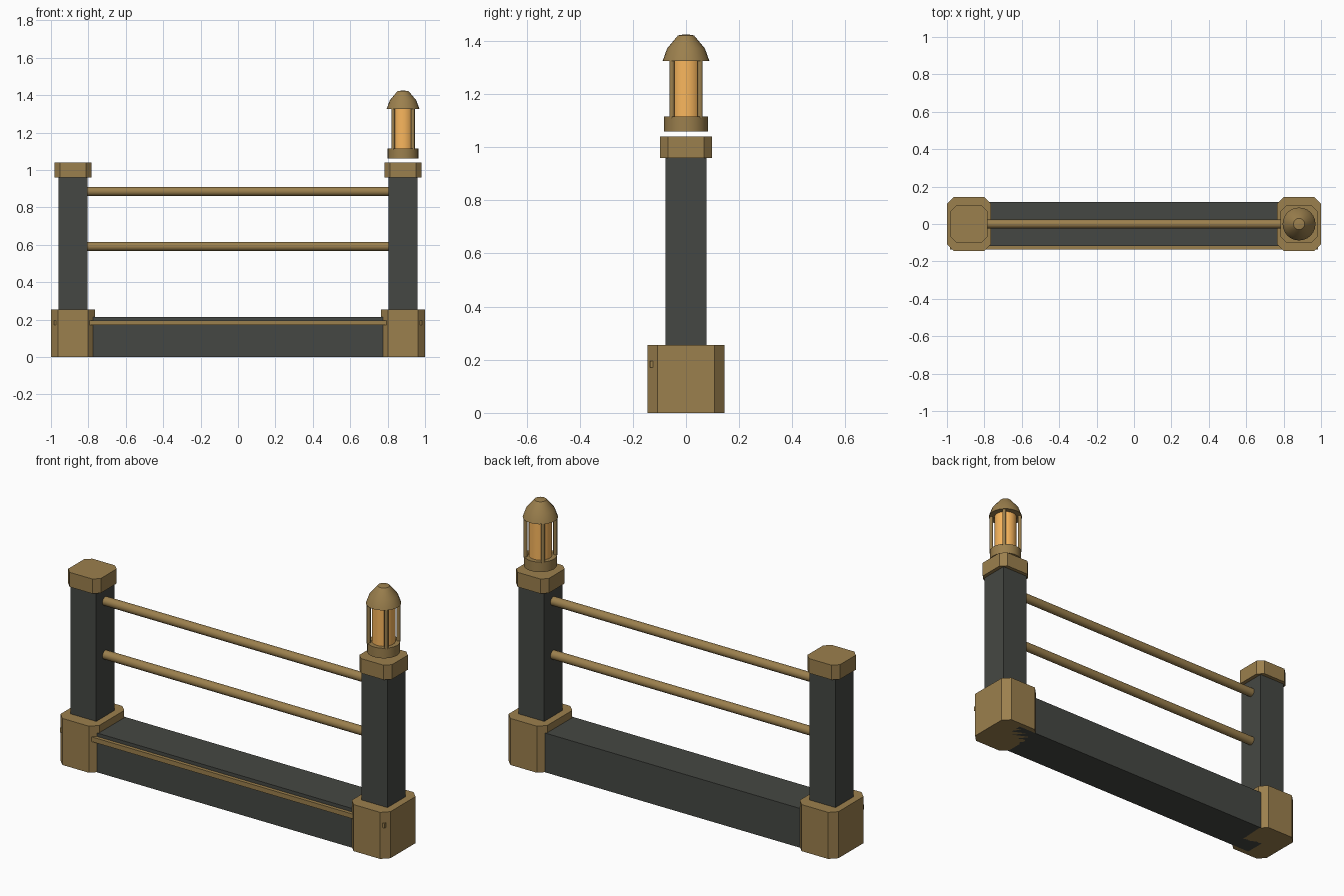
import bpy, math
from math import cos, sin, pi

if "Cube" in bpy.data.objects:
    bpy.data.objects.remove(bpy.data.objects["Cube"])


def material(name, rgb):
    m = bpy.data.materials.new(name)
    m.diffuse_color = (*rgb, 1)
    m.use_nodes = True
    m.node_tree.nodes["Principled BSDF"].inputs["Base Color"].default_value = m.diffuse_color
    return m


DARK = material("dark_stone", (0.06, 0.064, 0.056))
BRASS = material("brass", (0.33, 0.215, 0.075))
GLOW = material("amber_glass", (0.95, 0.47, 0.11))


def make(name, verts, faces, mat):
    me = bpy.data.meshes.new(name)
    me.from_pydata(verts, [], faces)
    me.materials.append(mat)
    ob = bpy.data.objects.new(name, me)
    bpy.context.collection.objects.link(ob)
    return ob


def prism(name, outline, z0, z1, mat):
    n = len(outline)
    verts = [(x, y, z) for z in (z0, z1) for x, y in outline]
    faces = [tuple(range(n))[::-1], tuple(range(n, 2 * n))]
    faces += [(i, (i + 1) % n, n + (i + 1) % n, n + i) for i in range(n)]
    return make(name, verts, faces, mat)


def rect(cx, cy, hx, hy):
    return [(cx - hx, cy - hy), (cx + hx, cy - hy), (cx + hx, cy + hy), (cx - hx, cy + hy)]


def chamfered(cx, hx, hy, c):
    return [(cx - hx + c, -hy), (cx + hx - c, -hy), (cx + hx, -hy + c), (cx + hx, hy - c),
            (cx + hx - c, hy), (cx - hx + c, hy), (cx - hx, hy - c), (cx - hx, -hy + c)]


def smooth(ob, angle):
    bpy.ops.object.select_all(action='DESELECT')
    ob.select_set(True)
    bpy.context.view_layer.objects.active = ob
    bpy.ops.object.shade_smooth_by_angle(angle=math.radians(angle))


def lathe(name, profile, cx, mat, cy=0, sides=24):
    # closed solid turned about a vertical axis, capped at both ends
    verts = [(cx + r * cos(2 * pi * i / sides), cy + r * sin(2 * pi * i / sides), z)
             for r, z in profile for i in range(sides)]
    faces = [(k * sides + i, k * sides + (i + 1) % sides,
              (k + 1) * sides + (i + 1) % sides, (k + 1) * sides + i)
             for k in range(len(profile) - 1) for i in range(sides)]
    faces += [tuple(range(sides))[::-1],
              tuple(range((len(profile) - 1) * sides, len(profile) * sides))]
    ob = make(name, verts, faces, mat)
    smooth(ob, 40)
    return ob


PX = 0.8825  # post centre

# Posts with plinths and caps
for side, s in (("left", -1), ("right", 1)):
    prism(side + "_plinth", chamfered(s * PX, 0.1175, 0.145, 0.037), 0, 0.255, BRASS)
    prism(side + "_post", rect(s * PX, 0, 0.078, 0.078), 0.255, 0.965, DARK)
    prism(side + "_cap", chamfered(s * PX, 0.099, 0.098, 0.03), 0.96, 1.04, BRASS)

# Low wall and its front trim strip
prism("low_wall", rect(0, 0, PX, 0.117), 0, 0.215, DARK)
prism("trim_strip", rect(0, -0.124, 0.983, 0.012), 0.17, 0.196, BRASS)

# Rails
for name, z in (("lower_rail", 0.591), ("upper_rail", 0.885)):
    bpy.ops.mesh.primitive_cylinder_add(vertices=16, radius=0.024, depth=1.62,
                                        location=(0, 0, z), rotation=(0, pi / 2, 0))
    rail = bpy.context.object
    rail.name = name
    rail.data.materials.append(BRASS)
    smooth(rail, 40)

# Lantern floating just above the right cap
lathe("lantern_base", [(0.082, 1.06), (0.082, 1.115)], PX, BRASS)
lathe("lantern_glass", [(0.058, 1.11), (0.058, 1.33)], PX, GLOW)
for i in range(4):
    a = pi / 4 + i * pi / 2
    lathe(f"lantern_bar_{i + 1}", [(0.01, 1.11), (0.01, 1.33)],
          PX + 0.075 * cos(a), BRASS, 0.075 * sin(a), 10)
lathe("lantern_dome", [(0.088, 1.325), (0.071, 1.372), (0.03, 1.421), (0.004, 1.425)], PX, BRASS)
